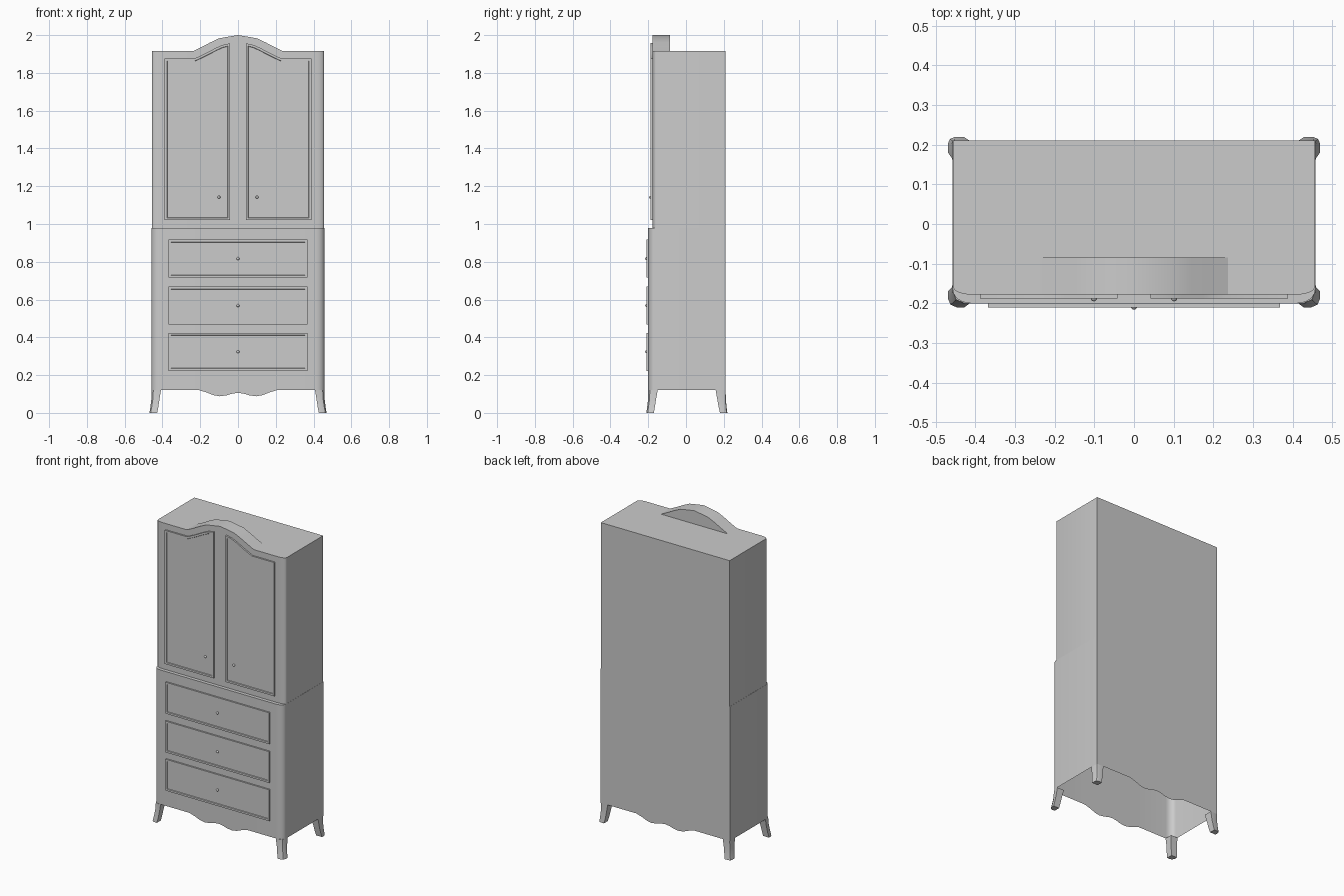
import bpy, bmesh, math
from mathutils import Vector

cube = bpy.data.objects.get("Cube")
if cube:
    bpy.data.objects.remove(cube, do_unlink=True)

GREY = (0.6, 0.6, 0.6, 1)
mat = bpy.data.materials.new("plain grey")
mat.use_nodes = True
mat.diffuse_color = GREY
mat.node_tree.nodes["Principled BSDF"].inputs["Base Color"].default_value = GREY

BACK, LOW_FRONT, UP_FRONT = 0.21, -0.20, -0.178
SPLIT, TOP, APRON = 0.98, 1.915, 0.12


def finish(name, bm):
    bmesh.ops.recalc_face_normals(bm, faces=bm.faces)
    mesh = bpy.data.meshes.new(name)
    bm.to_mesh(mesh)
    bm.free()
    mesh.materials.append(mat)
    obj = bpy.data.objects.new(name, mesh)
    bpy.context.collection.objects.link(obj)
    bpy.ops.object.select_all(action='DESELECT')
    bpy.context.view_layer.objects.active = obj
    obj.select_set(True)
    bpy.ops.object.shade_smooth_by_angle(angle=math.radians(30))
    return obj


def mirrored(half):
    """Right-to-left profile from points listed outside in, ending at x = 0."""
    return half + [(-x, z) for x, z in reversed(half[:-1])]


def corner(half_width, front, rx, ry, steps=6):
    """Rounded front corner on the +x side, from the side to the front."""
    angles = [math.pi / 2 * i / steps for i in range(steps + 1)]
    return [(half_width - rx + rx * math.cos(a), front + ry - ry * math.sin(a))
            for a in angles]


def shell(name, columns, cap_z):
    """Walls from (x, y, bottom, top) columns, closed by a flat lid."""
    bm = bmesh.new()
    low = [bm.verts.new((x, y, b)) for x, y, b, t in columns]
    high = [bm.verts.new((x, y, t)) for x, y, b, t in columns]
    n = len(columns)
    for i in range(n):
        j = (i + 1) % n
        bm.faces.new((low[i], low[j], high[j], high[i]))
    bm.faces.new([bm.verts.new((x, y, cap_z)) for x, y, b, t in columns])
    bmesh.ops.remove_doubles(bm, verts=bm.verts, dist=0.0001)
    return finish(name, bm)


# Lower chest, open below, with a wavy apron at front and back
wave = mirrored([(0.205, APRON), (0.165, 0.108), (0.13, 0.094), (0.097, 0.088),
                 (0.06, 0.093), (0.03, 0.102), (0, 0.106)])
bend = corner(0.457, LOW_FRONT, 0.047, 0.035)
columns = [(0.457, BACK, APRON, SPLIT)]
columns += [(x, y, APRON, SPLIT) for x, y in bend]
columns += [(x, LOW_FRONT, z, SPLIT) for x, z in wave]
columns += [(-x, y, APRON, SPLIT) for x, y in reversed(bend)]
columns += [(-0.457, BACK, APRON, SPLIT)]
columns += [(x, BACK, z, SPLIT) for x, z in reversed(wave)]
shell("lower_chest", columns, SPLIT)

# Upper cupboard, whose front wall rises into the arch
arch = mirrored([(0.237, TOP), (0.19, 1.938), (0.145, 1.962), (0.1, 1.983),
                 (0.05, 1.992), (0, 2.0)])
bend = corner(0.456, UP_FRONT, 0.047, 0.02)
columns = [(0.456, BACK, SPLIT, TOP)]
columns += [(x, y, SPLIT, TOP) for x, y in bend]
columns += [(x, UP_FRONT, SPLIT, z) for x, z in arch]
columns += [(-x, y, SPLIT, TOP) for x, y in reversed(bend)]
columns += [(-0.456, BACK, SPLIT, TOP)]
shell("upper_cupboard", columns, TOP)

# Arched crest: curved top and flat back
bm = bmesh.new()
front = [bm.verts.new((x, UP_FRONT, z)) for x, z in arch]
back = [bm.verts.new((x, -0.085, z)) for x, z in arch]
for i in range(len(arch) - 1):
    bm.faces.new((front[i], front[i + 1], back[i + 1], back[i]))
bm.faces.new(back)
finish("arched_crest", bm)


def panel(name, outline, y, depth=0.01, rim=0.012, recess=0.004):
    """Raised plate with a narrow rim and a slightly sunken field."""
    bm = bmesh.new()
    base = [bm.verts.new((x, y, z)) for x, z in outline]
    face_verts = [bm.verts.new((x, y - depth, z)) for x, z in outline]
    n = len(outline)
    for i in range(n):
        j = (i + 1) % n
        bm.faces.new((base[i], base[j], face_verts[j], face_verts[i]))
    field = bm.faces.new(face_verts)
    bmesh.ops.recalc_face_normals(bm, faces=bm.faces)
    field.normal_update()
    bmesh.ops.inset_region(bm, faces=[field], thickness=rim, use_even_offset=True)
    bmesh.ops.inset_region(bm, faces=[field], thickness=0.002, use_even_offset=True)
    bmesh.ops.translate(bm, verts=field.verts[:], vec=(0, recess, 0))
    return finish(name, bm)


def knob(name, x, y, z, radius=0.008):
    bm = bmesh.new()
    bmesh.ops.create_uvsphere(bm, u_segments=12, v_segments=8, radius=radius)
    bmesh.ops.translate(bm, verts=bm.verts, vec=(x, y, z))
    return finish(name, bm)


# Two doors with shaped tops
door = [(0.388, 1.02), (0.388, 1.876), (0.23, 1.876), (0.175, 1.902), (0.12, 1.931),
        (0.085, 1.947), (0.042, 1.957), (0.042, 1.02)]
for side, s in (("left", 1), ("right", -1)):
    panel(side + "_door", [(s * x, z) for x, z in door], UP_FRONT)
    knob(side + "_door_knob", s * 0.101, UP_FRONT - 0.009, 1.142)

# Three drawers
for label, low, high in (("bottom", 0.223, 0.424), ("middle", 0.468, 0.668),
                         ("top", 0.716, 0.917)):
    panel(label + "_drawer", [(0.368, low), (0.368, high), (-0.368, high),
                              (-0.368, low)], LOW_FRONT)
    knob(label + "_drawer_knob", 0, LOW_FRONT - 0.008, (low + high) / 2)


def leg(name, sx, sy, rings):
    """Lofted leg; each ring is z, inner x, outer x, inner y, outer y, chamfer."""
    bm = bmesh.new()
    loops = []
    for z, xi, xo, yi, yo, c in rings:
        d = c * 0.3
        pts = [(xi, yi), (xo, yi), (xo, yo - c), (xo - d, yo - d),
               (xo - c, yo), (xi, yo)]
        loops.append([bm.verts.new((sx * x, sy * y, z)) for x, y in pts])
    for a, b in zip(loops, loops[1:]):
        for i in range(len(a)):
            j = (i + 1) % len(a)
            bm.faces.new((a[i], a[j], b[j], b[i]))
    bm.faces.new(loops[0])
    bm.faces.new(loops[-1])
    return finish(name, bm)


# Flared legs, slimmer and kicked outward at the foot
front_rings = [(APRON, 0.408, 0.457, 0.15, 0.2, 0.03),
               (0.07, 0.416, 0.459, 0.159, 0.201, 0.026),
               (0.03, 0.422, 0.464, 0.165, 0.206, 0.024),
               (0, 0.428, 0.469, 0.17, 0.21, 0.022)]
back_rings = [(APRON, 0.408, 0.457, 0.157, 0.21, 0.004),
              (0.07, 0.416, 0.459, 0.166, 0.211, 0.007),
              (0.03, 0.422, 0.464, 0.173, 0.215, 0.012),
              (0, 0.428, 0.469, 0.18, 0.219, 0.016)]
for side, s in (("left", 1), ("right", -1)):
    leg("front_" + side + "_leg", s, -1, front_rings)
    leg("back_" + side + "_leg", s, 1, back_rings)
